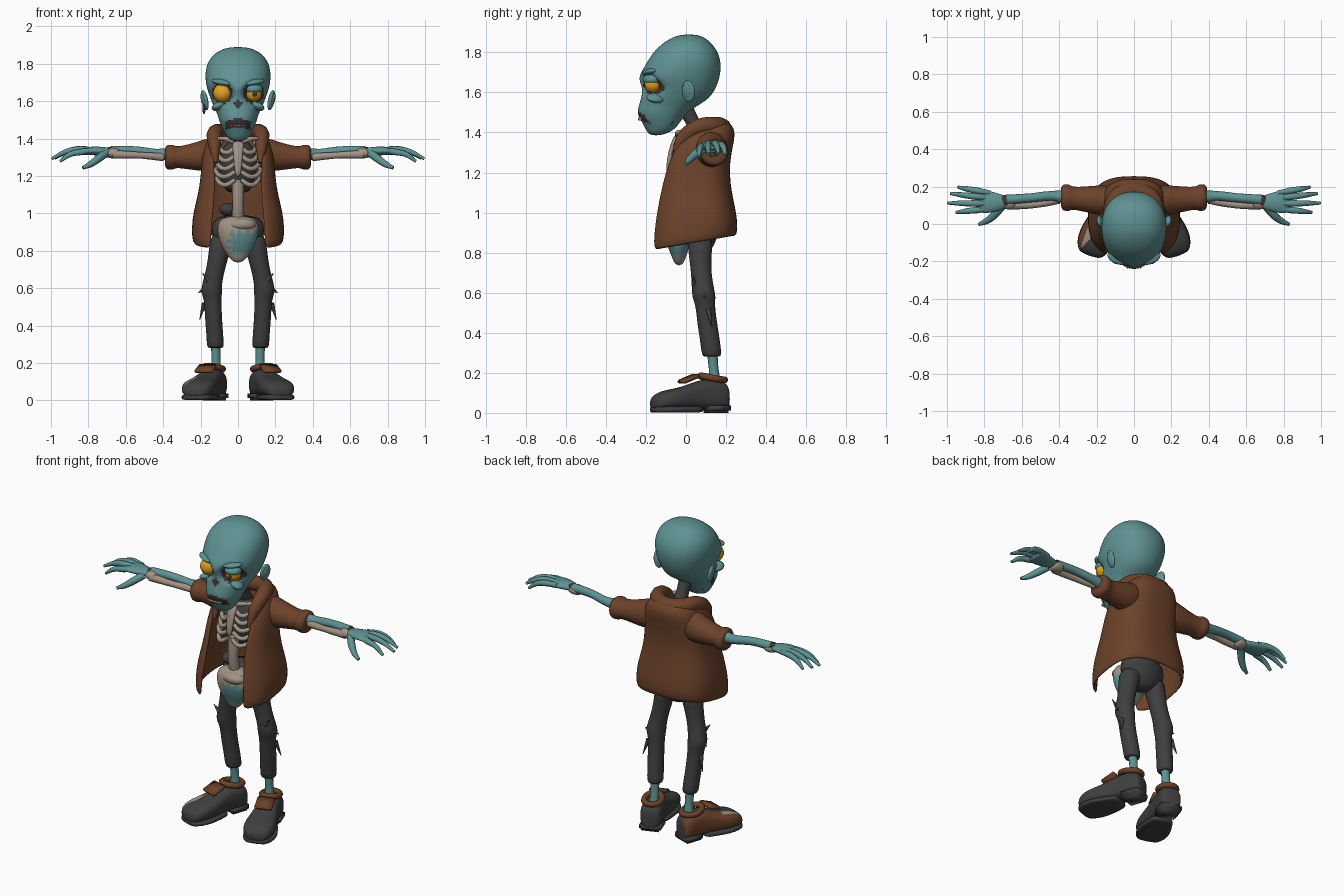
import bpy, bmesh, math
from mathutils import Vector, Matrix

cube = bpy.data.objects.get("Cube")
if cube:
    bpy.data.objects.remove(cube)


def material(name, rgb):
    m = bpy.data.materials.new(name)
    m.use_nodes = True
    m.diffuse_color = (*rgb, 1)
    m.node_tree.nodes["Principled BSDF"].inputs["Base Color"].default_value = (*rgb, 1)
    return m


TEAL = material("teal skin", (.115, .285, .29))
BROWN = material("brown cloth", (.15, .055, .024))
GREY = material("charcoal cloth", (.05, .05, .052))
BONE = material("pale bone", (.36, .29, .23))
YELLOW = material("yellow eye", (.75, .36, .015))
DARK = material("dark flesh", (.05, .035, .035))


def add(name, bm, mat, level=0, smooth=True):
    me = bpy.data.meshes.new(name)
    bmesh.ops.recalc_face_normals(bm, faces=bm.faces)
    bm.to_mesh(me)
    bm.free()
    ob = bpy.data.objects.new(name, me)
    bpy.context.collection.objects.link(ob)
    me.materials.append(mat)
    for p in me.polygons:
        p.use_smooth = smooth
    if level:
        ob.modifiers.new("soften", "SUBSURF").levels = level
        ob.modifiers["soften"].render_levels = level
    return ob


def bake(ob):
    """Replace the mesh by its modified result."""
    dg = bpy.context.evaluated_depsgraph_get()
    me = bpy.data.meshes.new_from_object(ob.evaluated_get(dg))
    ob.modifiers.clear()
    ob.data = me
    return ob


def power(v, p):
    return math.copysign(abs(v) ** p, v)


def loft(name, rings, mat, axis="Z", p=1.0, n=20, level=1):
    """Rings of (x, y, z, radius a, radius b), square to an axis."""
    bm = bmesh.new()
    loops = []
    for x, y, z, a, b in rings:
        loop = []
        for i in range(n):
            t = 2 * math.pi * i / n
            u, v = a * power(math.cos(t), p), b * power(math.sin(t), p)
            off = {"Z": (u, v, 0), "X": (0, u, v), "Y": (u, 0, v)}[axis]
            loop.append(bm.verts.new(Vector((x, y, z)) + Vector(off)))
        loops.append(loop)
    for l, m in zip(loops, loops[1:]):
        for i in range(n):
            bm.faces.new((l[i], l[(i + 1) % n], m[(i + 1) % n], m[i]))
    bm.faces.new(loops[0])
    bm.faces.new(loops[-1])
    return add(name, bm, mat, level)


def ball(name, pos, size, mat, rot=(0, 0, 0)):
    bm = bmesh.new()
    bmesh.ops.create_uvsphere(bm, u_segments=20, v_segments=12, radius=1)
    ob = add(name, bm, mat)
    ob.location, ob.scale, ob.rotation_euler = pos, size, rot
    return ob


def box(name, pos, size, mat, rot=(0, 0, 0), level=0):
    bm = bmesh.new()
    bmesh.ops.create_cube(bm, size=1)
    bmesh.ops.scale(bm, vec=size, verts=bm.verts)
    bmesh.ops.bevel(bm, geom=bm.edges[:], offset=min(size) * .25, segments=2, affect="EDGES")
    ob = add(name, bm, mat, level)
    ob.location, ob.rotation_euler = pos, rot
    return ob


def tube(name, pts, radii, mat, closed=False):
    cu = bpy.data.curves.new(name, "CURVE")
    cu.dimensions, cu.bevel_depth, cu.bevel_resolution = "3D", 1, 3
    cu.resolution_u, cu.use_fill_caps = 5, True
    sp = cu.splines.new("BEZIER")
    sp.bezier_points.add(len(pts) - 1)
    sp.use_cyclic_u = closed
    for b, q, r in zip(sp.bezier_points, pts, radii):
        b.co, b.radius = q, r
        b.handle_left_type = b.handle_right_type = "AUTO"
    src = bpy.data.objects.new(name, cu)
    bpy.context.collection.objects.link(src)
    dg = bpy.context.evaluated_depsgraph_get()
    bm = bmesh.new()
    bm.from_mesh(bpy.data.meshes.new_from_object(src.evaluated_get(dg)))
    bpy.data.objects.remove(src)
    return add(name, bm, mat)


# Head: height, front, back, half width
rows = [(1.385, -.18, -.12, .035), (1.41, -.2, -.06, .062), (1.45, -.218, -.03, .082), (1.49, -.245, 0, .1),
        (1.53, -.238, .05, .11), (1.57, -.225, .12, .13), (1.62, -.215, .15, .15), (1.67, -.243, .168, .168),
        (1.72, -.213, .176, .176), (1.77, -.185, .172, .174), (1.82, -.148, .15, .158), (1.865, -.09, .11, .115),
        (1.89, -.03, .06, .05)]
head = bake(loft("head", [(0, (f + b) / 2, z, w, (b - f) / 2) for z, f, b, w in rows], TEAL, p=.92, n=28, level=2))
for m in (DARK, TEAL):
    head.data.materials.append(m)
eyes = [Vector((s * .083, 0, 1.642)) for s in (1, -1)]


def eye_gap(co):
    return min((Vector((co.x, 0, co.z)) - e).length for e in eyes)


for v in head.data.vertices:
    if v.co.y < -.06:
        v.co.y += .045 * max(0, 1 - (eye_gap(v.co) / .07) ** 2)
for f in head.data.polygons:
    c = f.center
    nose = abs(c.x) < .026 - abs(c.z - 1.585) * .8 and abs(c.z - 1.585) < .024
    mouth = abs(c.x) < .068 and abs(c.z - 1.484 + c.x * c.x * 4) < .023
    if c.y < -.06 and (nose or mouth or eye_gap(c) < .056):
        f.material_index = 1
for i in range(6):
    box("tooth", (-.035 + i * .014, -.229, 1.468), (.012, .02, .016), BONE)
for s, side in ((1, "left"), (-1, "right")):
    ball(side + "_eye", (s * .083, -.165, 1.642), [.051 if s < 0 else .045] * 3, YELLOW)
    ball(side + "_brow", (s * .085, -.18, 1.7), (.06, .035, .017), TEAL, (0, s * -.15, s * .35))
    ball(side + "_cheekbone", (s * .1, -.15, 1.572), (.04, .05, .022), TEAL, (0, s * .4, s * .5))
    ball(side + "_ear", (s * .178, .012, 1.605), (.016, .034, .055), TEAL, (0, s * .2, s * -.3))
    ball(side + "_ear_hollow", (s * .188, .006, 1.608), (.009, .02, .036), TEAL, (0, s * .2, s * -.3))
ball("drooping_eyelid", (.083, -.166, 1.664), (.05, .05, .03), TEAL)
ball("left_pupil", (.09, -.208, 1.636), (.012, .006, .012), DARK)
ball("torn_earlobe", (-.182, 0, 1.56), (.008, .012, .03), DARK)
tube("neck", [(0, -.02, 1.55), (0, .03, 1.46), (0, .08, 1.36)], [.042, .036, .045], GREY)

# Open jacket: height, half width, front, back, opening angle
rows = [(.845, .235, -.18, .245, 30), (.92, .24, -.175, .25, 29), (1.0, .232, -.16, .24, 28),
        (1.1, .205, -.14, .22, 30), (1.2, .19, -.12, .207, 34), (1.3, .185, -.085, .217, 38),
        (1.37, .165, -.05, .235, 44), (1.42, .14, 0, .235, 55), (1.45, .1, .05, .2, 60)]
bm = bmesh.new()
loops = []
for z, w, f, b, a0 in rows:
    loop = []
    for i in range(29):
        a = math.radians(a0 + (360 - 2 * a0) * i / 28)
        y = -power(math.cos(a), .72)
        tilt = y * .038 * max(0, 1 - (z - .845) / .2)
        loop.append(bm.verts.new((w * power(math.sin(a), .72), (f + b) / 2 + y * (b - f) / 2, z + tilt)))
    loops.append(loop)
for l, m in zip(loops, loops[1:]):
    for i in range(28):
        bm.faces.new((l[i], l[i + 1], m[i + 1], m[i]))
jacket = add("jacket", bm, BROWN)
thick = jacket.modifiers.new("cloth", "SOLIDIFY")
thick.thickness, thick.offset = .018, 0
jacket.modifiers.new("soften", "SUBSURF").levels = 1
hood = [(.12, -.06, 1.27), (.125, -.015, 1.37), (.125, .06, 1.425), (.085, .15, 1.432)]
hood += [(0, .18, 1.425)] + [(-x, y, z) for x, y, z in reversed(hood)]
tube("hood_collar", hood, [.012, .035, .042, .046, .046, .046, .042, .035, .012], BROWN)

# Rib cage, spine and pelvis
loft("dark_chest", [(0, .06, z, w, d) for z, w, d in
     ((1.1, .06, .06), (1.18, .1, .1), (1.3, .11, .1), (1.4, .06, .05))], GREY)
loft("breastbone", [(0, y, z, w, .014) for y, z, w in
     ((-.085, 1.19, .012), (-.085, 1.26, .024), (-.065, 1.34, .026), (-.045, 1.39, .04))], BONE, n=12)
for s, side in ((1, "left"), (-1, "right")):
    for i in range(5):
        z, w = 1.16 + i * .043, .118 - .007 * abs(i - 1)
        y = -.08 + i * .008
        tube(side + "_rib", [(s * .015, y, z + .02), (s * w * .6, y + .003, z - .008),
             (s * w, y + .06, z + .02), (s * w * .9, y + .15, z + .05)], [.012, .014, .012, .009], BONE)
    tube(side + "_collarbone", [(s * .02, -.04, 1.385), (s * .08, -.035, 1.4), (s * .14, .05, 1.385)],
         [.016, .012, .014], BONE)
tube("spine", [(0, -.03, .95), (0, -.045, 1.05), (0, -.04, 1.18)], [.032, .03, .032], BONE)
ball("dark_guts", (-.055, .0, 1.02), (.045, .05, .035), GREY)
pelvis = bake(loft("pelvis", [(0, y, z, w, d) for z, y, w, d in
              ((.735, -.035, .025, .02), (.79, -.035, .07, .04), (.86, -.04, .105, .065),
               (.93, -.035, .115, .075), (.97, -.03, .095, .06), (.985, -.03, .05, .03))], BONE, level=2))
pelvis.data.materials.append(TEAL)
for f in pelvis.data.polygons:
    c = f.center
    f.material_index = int(c.x > -.045 + .02 * math.sin(c.z * 160) and .785 < c.z < .9 + .015 * math.sin(c.x * 150))
ball("belly_bone", (.02, -.07, .94), (.075, .045, .035), BONE)
loft("trouser_seat", [(0, .07, z, w, d) for z, w, d in
     ((.79, .035, .04), (.84, .12, .075), (.9, .15, .095), (1.0, .13, .09))], GREY)

for s, side in ((1, "left"), (-1, "right")):
    # Trouser leg with tatters, and bare ankle
    leg = [(.08, .07, .9, .07, .07), (.098, .07, .8, .057, .058), (.12, .075, .7, .05, .05), (.14, .085, .62, .053, .056),
           (.142, .09, .575, .058, .06), (.135, .095, .545, .046, .048), (.132, .105, .45, .046, .05),
           (.124, .122, .35, .045, .05), (.12, .128, .285, .047, .05), (.12, .13, .28, .036, .038)]
    loft(side + "_trouser_leg", [(s * x, y, z, a, b) for x, y, z, a, b in leg], GREY)
    for p, q in (((.175, .08, .6), (.212, .1, .575)), ((.18, .11, .52), (.205, .13, .43)),
                 ((.155, .04, .64), (.19, .035, .68))):
        tube(side + "_tatter", [(s * p[0], *p[1:]), (s * q[0], *q[1:])], [.014, .002], GREY)
    tube(side + "_ankle", [(s * .12, .13, .31), (s * .118, .138, .22), (s * .118, .145, .13)], [.026, .024, .032], TEAL)

    # Shoe built pointing forward, then turned outward
    place = Matrix.Translation((s * .125, .155, 0)) @ Matrix.Rotation(s * math.radians(19), 4, "Z")
    body = [(.058, .035, .11), (.045, .06, .15), (0, .066, .168), (-.07, .066, .17), (-.13, .072, .15),
            (-.2, .088, .125), (-.27, .092, .115), (-.32, .078, .095), (-.345, .045, .065)]
    shoe = bake(loft(side + "_shoe", [(0, y, .018 + h / 2 - .009, w, h / 2 - .009) for y, w, h in body],
                     GREY, axis="Y", p=.72, level=2))
    for m in (BROWN, BONE):
        shoe.data.materials.append(m)
    if s < 0:
        for f in shoe.data.polygons:
            if f.normal.dot(Vector((-.82, .25, .5))) > .5 and f.center.z > .035:
                f.material_index = 2 if f.center.y < -.2 and f.center.z > .085 and f.center.x > -.06 else 1
    sole = loft(side + "_sole", [(0, y, .017, w, .016) for y, w in
                ((-.345, .05), (-.32, .08), (-.26, .097), (-.2, .092), (-.13, .072), (-.08, .06))], GREY, axis="Y", p=.5)
    heel = box(side + "_heel", (0, -.005, .024), (.125, .12, .048), GREY)
    flap = box(side + "_tongue_flap", (0, -.15, .17), (.1, .09, .02), BROWN, (.38, 0, 0))
    cuff = tube(side + "_shoe_collar", [(.05, -.02, .17), (0, .038, .165), (-.05, -.02, .17), (0, -.085, .185)],
                [.017] * 4, BROWN, True)
    for ob in (shoe, sole, heel, flap, cuff):
        ob.matrix_world = place @ ob.matrix_basis

    # Sleeve and rolled cuff
    sleeve = [(.08, .12, 1.33, .075, .09), (.15, .125, 1.315, .085, .092), (.22, .13, 1.305, .075, .077),
              (.3, .135, 1.3, .063, .06), (.335, .14, 1.3, .062, .058), (.345, .14, 1.3, .073, .068),
              (.38, .142, 1.3, .072, .068), (.392, .142, 1.3, .055, .052)]
    loft(side + "_sleeve", [(s * x, y, z, a, b) for x, y, z, a, b in sleeve], BROWN, axis="X")

    # Forearm bones, wrist and hand
    tube(side + "_forearm_skin", [(s * .37, .145, 1.315), (s * .44, .15, 1.32), (s * .55, .14, 1.335), (s * .68, .13, 1.335)],
         [.036, .026, .024, .026], TEAL)
    tube(side + "_forearm_bone", [(s * .4, .13, 1.3), (s * .52, .105, 1.31), (s * .67, .1, 1.315)], [.022, .018, .024], BONE)
    loft(side + "_wrist", [(s * x, .118, 1.322, a, b) for x, a, b in
         ((.63, .03, .022), (.655, .042, .03), (.69, .04, .028), (.71, .03, .02))], BONE, axis="X")
    ball(side + "_wrist_wound", (s * .685, .125, 1.342), (.03, .027, .012), DARK)
    loft(side + "_palm", [(s * x, y, z, a, b) for x, y, z, a, b in
         ((.67, .118, 1.328, .03, .02), (.72, .116, 1.332, .045, .024), (.78, .118, 1.335, .063, .024),
          (.83, .125, 1.33, .065, .019), (.845, .126, 1.327, .055, .012))], TEAL, axis="X")
    for y0, x1, y1, dz in ((.178, .945, .197, 0), (.146, .985, .163, .006), (.11, 1.0, .112, .004), (.075, .955, .062, -.01)):
        tube(side + "_finger", [(s * .77, y0 * .8 + .024, 1.338), (s * .84, y0, 1.338 + dz),
             (s * (.84 + x1) / 2, (y0 + y1) / 2, 1.325 + dz), (s * (x1 - .004), y1, 1.288 + dz)],
             [.013, .018, .015, .008], TEAL)
    tube(side + "_thumb", [(s * .71, .09, 1.32), (s * .75, .045, 1.29), (s * .79, .015, 1.262), (s * .83, -.002, 1.243)],
         [.022, .021, .017, .009], TEAL)
